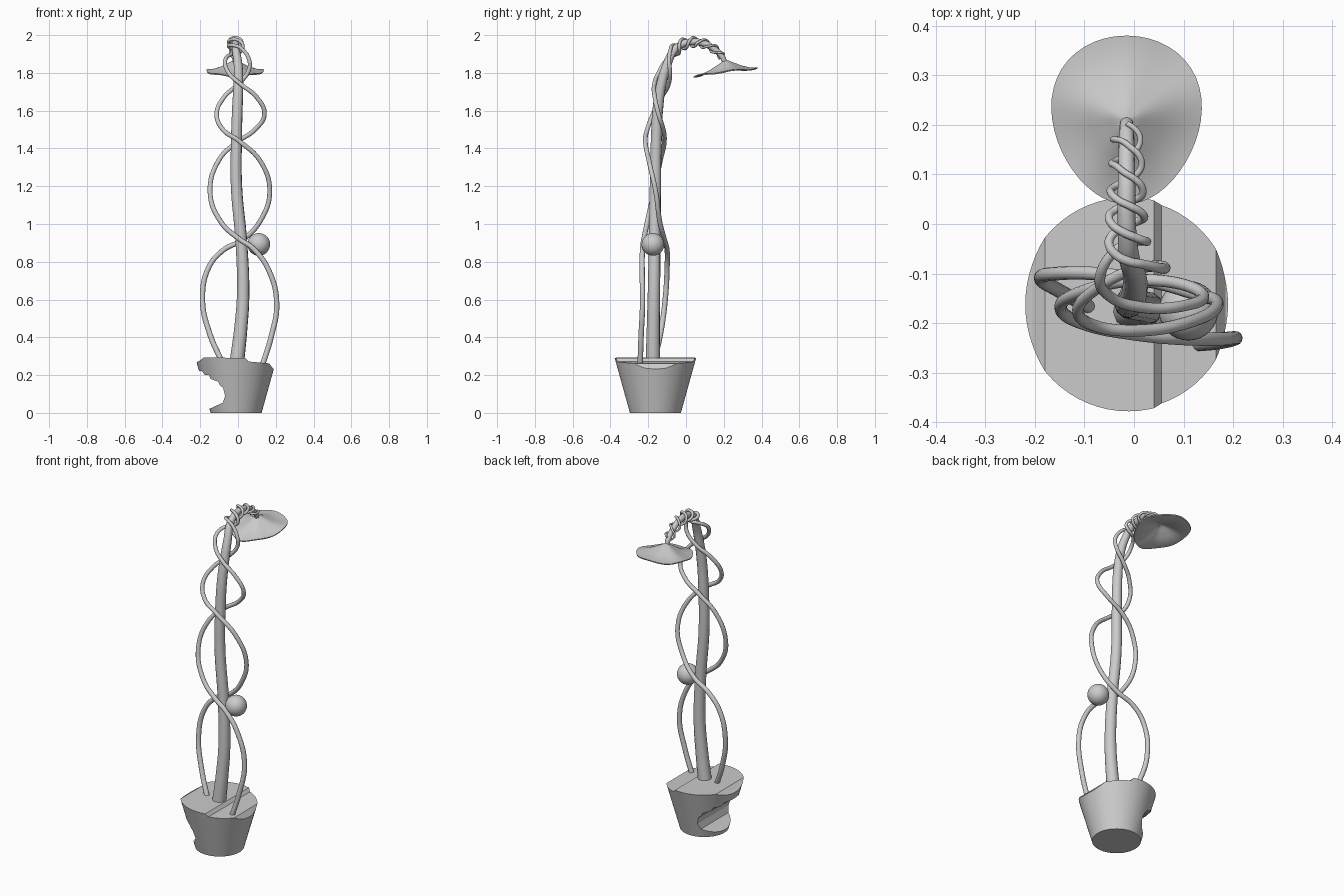
import bpy, bmesh, math
from mathutils import Vector

if "Cube" in bpy.data.objects:
    bpy.data.objects.remove(bpy.data.objects["Cube"])


def mesh_object(name, verts, faces, angle=40):
    mesh = bpy.data.meshes.new(name)
    mesh.from_pydata(verts, [], faces)
    bm = bmesh.new()
    bm.from_mesh(mesh)
    bmesh.ops.recalc_face_normals(bm, faces=bm.faces)
    bm.to_mesh(mesh)
    bm.free()
    obj = bpy.data.objects.new(name, mesh)
    bpy.context.collection.objects.link(obj)
    if angle:
        bpy.ops.object.select_all(action='DESELECT')
        obj.select_set(True)
        bpy.context.view_layer.objects.active = obj
        bpy.ops.object.shade_smooth_by_angle(angle=math.radians(angle))
    return obj


def tube(name, points):
    """Smooth tapered tube through (x, y, z, radius) points."""
    curve = bpy.data.curves.new(name, 'CURVE')
    curve.dimensions = '3D'
    curve.bevel_depth = 1.0
    curve.bevel_resolution = 4
    curve.resolution_u = 8
    curve.use_fill_caps = True
    spline = curve.splines.new('BEZIER')
    spline.bezier_points.add(len(points) - 1)
    for bp, (x, y, z, r) in zip(spline.bezier_points, points):
        bp.co = (x, y, z)
        bp.radius = r
        bp.handle_left_type = bp.handle_right_type = 'AUTO'
    obj = bpy.data.objects.new(name, curve)
    bpy.context.collection.objects.link(obj)
    return obj


# Pot: tapered solid, cut to a broken silhouette running front to back
N = 64
ring = [(math.cos(2 * math.pi * i / N), math.sin(2 * math.pi * i / N)) for i in range(N)]
verts = [(-0.01 + r * c, -0.162 + r * s, z)
         for r, z in ((0.135, 0), (0.2175, 0.297)) for c, s in ring]
faces = [(i, (i + 1) % N, N + (i + 1) % N, N + i) for i in range(N)]
faces += [tuple(range(N)), tuple(range(N, 2 * N))]
pot = mesh_object("pot", verts, faces)

outline = [(-0.15, -0.05), (0.3, -0.05), (0.3, 0.19), (0.185, 0.235), (0.165, 0.262),
           (0.10, 0.268), (0.055, 0.272), (0.04, 0.29), (-0.18, 0.294), (-0.205, 0.275),
           (-0.23, 0.262), (-0.225, 0.225), (-0.19, 0.22), (-0.175, 0.20), (-0.155, 0.20),
           (-0.145, 0.18), (-0.105, 0.165), (-0.095, 0.145), (-0.08, 0.135),
           (-0.068, 0.09), (-0.08, 0.055), (-0.115, 0.038), (-0.15, 0.022)]
M = len(outline)
verts = [(x, y, z) for y in (-0.6, 0.3) for x, z in outline]
faces = [(i, (i + 1) % M, M + (i + 1) % M, M + i) for i in range(M)]
faces += [tuple(range(M)), tuple(range(M, 2 * M))]
cutter = mesh_object("pot_break_cutter", verts, faces, 0)
cutter.hide_render = True
cutter.hide_viewport = True
mod = pot.modifiers.new("break", 'BOOLEAN')
mod.operation = 'INTERSECT'
mod.object = cutter
mod.solver = 'EXACT'

# Stem: upright, then arching back over to the shade
arch = [(0.0, -0.098, 1.85, 0.023), (-0.01, -0.066, 1.915, 0.021), (-0.013, -0.03, 1.947, 0.019),
        (-0.015, 0.015, 1.963, 0.018), (-0.015, 0.06, 1.964, 0.018), (-0.015, 0.11, 1.95, 0.017),
        (-0.015, 0.155, 1.922, 0.016), (-0.015, 0.19, 1.888, 0.015), (-0.015, 0.21, 1.845, 0.012)]
tube("stem", [(-0.008, -0.175, 0.25, 0.039), (0.015, -0.173, 0.45, 0.035), (0.027, -0.17, 0.62, 0.033),
              (0.018, -0.166, 0.9, 0.031), (-0.008, -0.162, 1.2, 0.030), (-0.008, -0.157, 1.45, 0.029),
              (-0.003, -0.148, 1.62, 0.028), (0.002, -0.128, 1.75, 0.026)] + arch)


# Vines: wide crossing waves below, tight opposite coils round the arch
def coil(phase, turns=2.6, steps=24):
    path = [Vector(p[:3]) for p in arch[1:8]]
    pts = []
    for i in range(steps + 1):
        t = i / steps
        u = t * (len(path) - 1)
        k = min(int(u), len(path) - 2)
        d = (path[k + 1] - path[k])
        pos = path[k] + d * (u - k)
        d.normalize()
        normal = Vector((1, 0, 0)).cross(d)
        a = phase + 0.9 + turns * 2 * math.pi * t
        r = 0.035 - 0.012 * t
        pos += Vector((1, 0, 0)) * math.cos(a) * r * 1.15 + normal * math.sin(a) * r * 0.8
        pts.append((*pos, 0.0095 - 0.004 * t))
    return pts


vine_a = [(-0.085, -0.17, 0.27), (-0.15, -0.135, 0.42), (-0.188, -0.11, 0.6), (-0.155, -0.1, 0.77),
          (-0.08, -0.1, 0.86), (0.03, -0.115, 0.92), (0.12, -0.14, 1.02), (0.168, -0.16, 1.17),
          (0.12, -0.195, 1.33), (0.005, -0.215, 1.44), (-0.08, -0.205, 1.5), (-0.113, -0.175, 1.58),
          (-0.075, -0.13, 1.67), (0.0, -0.092, 1.74), (0.055, -0.085, 1.81), (0.06, -0.09, 1.865)]
vine_b = [(0.125, -0.243, 0.24), (0.175, -0.238, 0.4), (0.205, -0.23, 0.58), (0.165, -0.232, 0.75),
          (0.08, -0.23, 0.87), (0.0, -0.222, 0.925), (-0.09, -0.205, 1.01), (-0.148, -0.17, 1.17),
          (-0.1, -0.135, 1.34), (-0.01, -0.115, 1.43), (0.09, -0.12, 1.5), (0.14, -0.145, 1.58),
          (0.1, -0.165, 1.67), (0.015, -0.168, 1.74), (-0.05, -0.145, 1.8), (-0.068, -0.105, 1.865)]
for name, pts, phase in (("vine_left", vine_a, 0), ("vine_right", vine_b, math.pi)):
    low = [(*p, 0.0145 - 0.004 * i / len(pts)) for i, p in enumerate(pts)]
    tube(name, low + coil(phase))

# Round fruit hanging on the vine
bpy.ops.mesh.primitive_uv_sphere_add(segments=32, ring_count=16, radius=0.06,
                                     location=(0.11, -0.175, 0.892))
fruit = bpy.context.object
fruit.name = "round_fruit"
bpy.ops.object.shade_smooth()

# Shade: thin tilted egg-shaped hollow cone with a flared rim
S = 48
profile = [(0.04, 0.062), (0.2, 0.048), (0.5, 0.021), (0.8, 0.003), (1, 0.0),
           (0.99, -0.006), (0.8, -0.006), (0.5, 0.009), (0.2, 0.034), (0.04, 0.046)]
verts = []
for f, h in profile:
    for i in range(S):
        a = 2 * math.pi * i / S
        c, s = math.cos(a), math.sin(a)
        x = -0.015 + f * 0.15 * c * (1 + 0.16 * s)
        y = 0.21 + f * s * 0.17
        z = 1.805 + h + f * (0.021 * s + 0.005 * c * c + 0.004 * math.sin(5 * a))
        verts.append((x, y, z))
P = len(profile)
faces = [(j * S + i, j * S + (i + 1) % S, (j + 1) * S + (i + 1) % S, (j + 1) * S + i)
         for j in range(P - 1) for i in range(S)]
faces += [tuple(range(S)), tuple(range((P - 1) * S, P * S))]
mesh_object("lamp_shade", verts, faces, 50)
